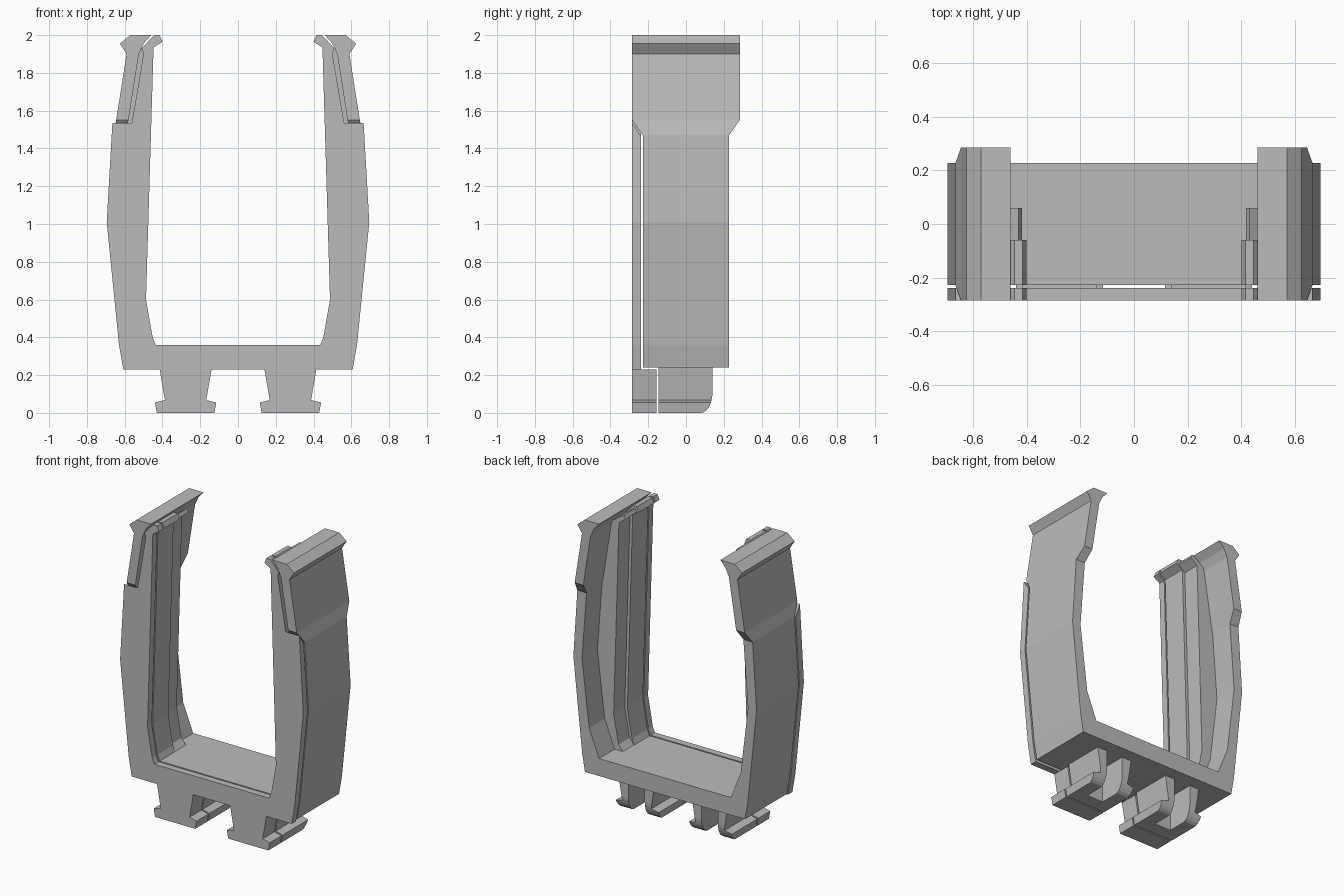
import bpy, bmesh, math
from mathutils import Vector

if "Cube" in bpy.data.objects:
    bpy.data.objects.remove(bpy.data.objects["Cube"])

grey = bpy.data.materials.new("light_grey_plastic")
grey.use_nodes = True
colour = (0.5, 0.5, 0.5, 1)
grey.diffuse_color = colour
grey.node_tree.nodes["Principled BSDF"].inputs["Base Color"].default_value = colour


def finish(bm, name):
    bmesh.ops.recalc_face_normals(bm, faces=bm.faces)
    mesh = bpy.data.meshes.new(name)
    bm.to_mesh(mesh)
    bm.free()
    mesh.materials.append(grey)
    obj = bpy.data.objects.new(name, mesh)
    bpy.context.collection.objects.link(obj)
    return obj


def prism(points, y0, y1):
    """Extrude an (x, z) outline from y0 to y1."""
    bm = bmesh.new()
    face = bm.faces.new([bm.verts.new((x, y0, z)) for x, z in points])
    new = bmesh.ops.extrude_face_region(bm, geom=[face])["geom"]
    verts = [g for g in new if isinstance(g, bmesh.types.BMVert)]
    bmesh.ops.translate(bm, verts=verts, vec=(0, y1 - y0, 0))
    return bm


def flip(points, side):
    return [(side * x, z) for x, z in points]


# Inner contour of an arm, from the floor up to the hook tip
inner = [(.435, .36), (.452, .4), (.487, .6), (.447, 1.935), (.4, 1.965), (.415, 2)]
# Outer contour of the front plate, from the hook down to the base
outer = [(.445, 2), (.51, 1.93), (.5, 1.9), (.562, 1.535), (.665, 1.535),
         (.695, 1.01), (.63, .36), (.607, .23)]

# Front plate: the full U outline, with shoulders sloping to meet the flares
half = inner + outer
plate = prism(half + flip(half, -1)[::-1], -.285, -.238)
for v in plate.verts:
    if v.co.y > -.25 and 1.5 < v.co.z < 1.55:
        v.co.z -= .07
finish(plate, "front_plate")

# Floor behind the plate
finish(prism([(-.6, .24), (.6, .24), (.6, .36), (-.6, .36)], -.228, .228), "floor")

# Arm shell rows: height, outer x, inner x, half depth
shell = [(.24, .607, .5, .228), (.36, .628, .5, .228), (.55, .648, .575, .228),
         (1.01, .695, .63, .228), (1.47, .665, .595, .228), (1.55, .645, .58, .285),
         (1.9, .59, .525, .285), (1.955, .625, .5, .285), (2, .57, .46, .285)]

for side, label in ((1, "left"), (-1, "right")):
    # Outer wall with flared upper end
    bm = bmesh.new()
    rows = [[bm.verts.new((side * x, y, z)) for x, y in
             ((xo, -d), (xo, d), (xi, d), (xi, -d))] for z, xo, xi, d in shell]
    for low, high in zip(rows, rows[1:]):
        for i in range(4):
            j = (i + 1) % 4
            bm.faces.new((low[i], low[j], high[j], high[i]))
    bm.faces.new(rows[0])
    bm.faces.new(rows[-1])
    finish(bm, label + "_arm_wall")

    # Inner ribs: the hooked one in front and a recessed one behind it
    back = [(.445, 2), (.51, 1.93), (.54, 1.9), (.61, 1.5), (.64, 1.01), (.59, .36)]
    finish(prism(flip(inner + back, side), -.228, -.06), label + "_hook_rib")
    recessed = [(.437, .36), (.47, .4), (.507, .6), (.467, 1.92), (.417, 1.96), (.43, 1.985)]
    finish(prism(flip(recessed + back[1:], side), -.06, .06), label + "_recessed_rib")

    # Solid front foot
    foot = [(.14, .23), (.168, .068), (.115, .055), (.125, 0),
            (.43, 0), (.44, .055), (.387, .068), (.415, .23)]
    finish(prism(flip(foot, side), -.285, -.155), label + "_front_foot")

    # Split rear foot: two hooked legs joined by a web, rounded at the back
    legs = {"inner": [(.14, .245)] + foot[1:4] + [(.215, 0), (.215, .245)],
            "outer": [(.34, .245), (.34, 0)] + foot[4:7] + [(.415, .245)]}
    for part, outline in legs.items():
        bm = prism(flip(outline, side), -.145, .14)
        for step in range(6):
            a = math.radians(7.5 + 15 * step)
            c, s = math.cos(a), math.sin(a)
            bmesh.ops.bisect_plane(
                bm, geom=bm.verts[:] + bm.edges[:] + bm.faces[:],
                plane_co=Vector((0, .075 + .065 * c, .11 - .11 * s)),
                plane_no=Vector((0, c / .065, -s / .11)), clear_outer=True)
            rim = [e for e in bm.edges if e.is_boundary]
            if rim:
                bmesh.ops.holes_fill(bm, edges=rim, sides=0)
        finish(bm, f"{label}_{part}_clip_leg")
    web = [(.21, 0), (.345, 0), (.345, .245), (.21, .245)]
    finish(prism(flip(web, side), -.145, -.05), label + "_clip_web")
